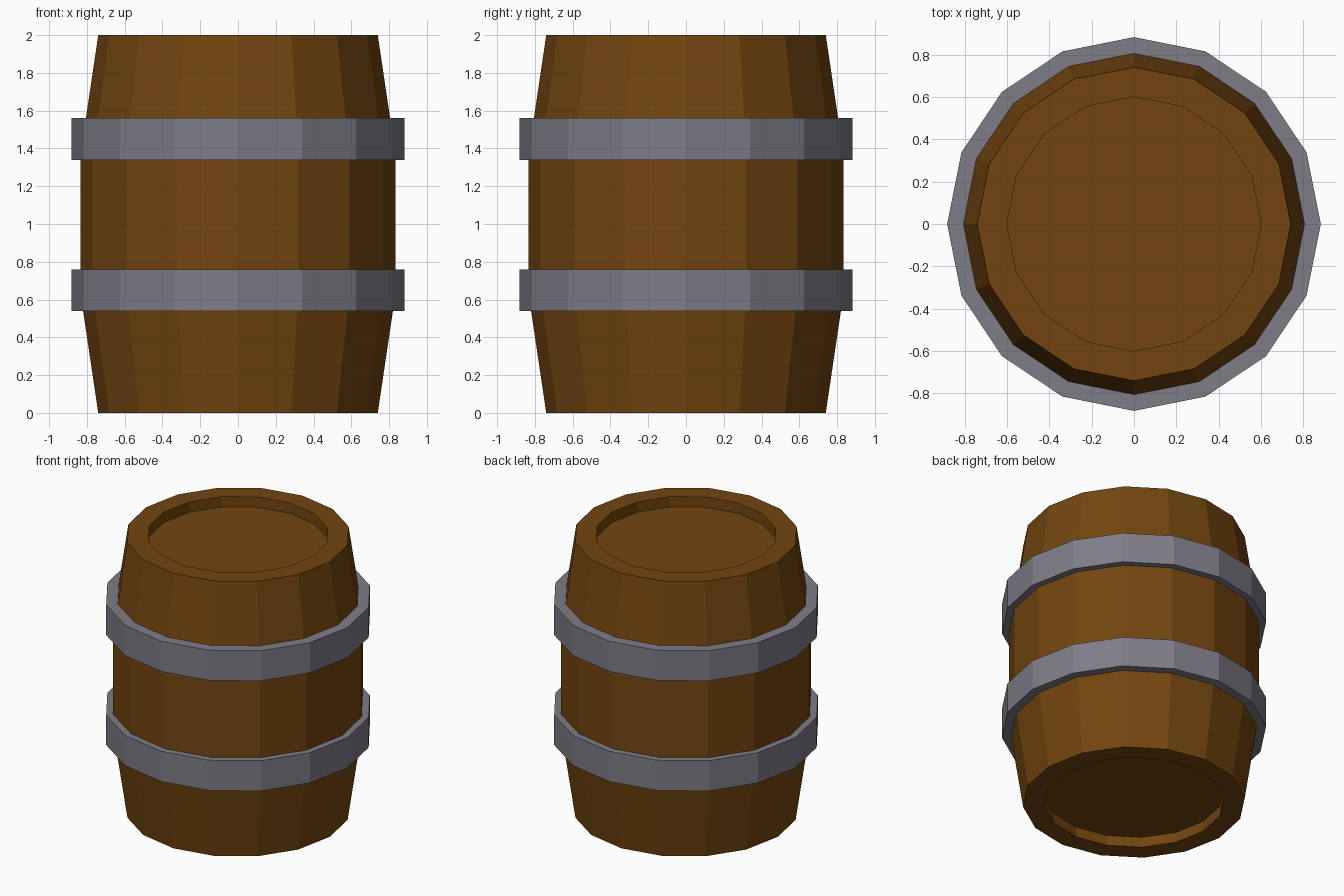
import bpy, bmesh, math

if "Cube" in bpy.data.objects:
    bpy.data.objects.remove(bpy.data.objects["Cube"])

SIDES = 16


def material(name, colour):
    mat = bpy.data.materials.new(name)
    mat.diffuse_color = (*colour, 1)
    mat.use_nodes = True
    mat.node_tree.nodes["Principled BSDF"].inputs["Base Color"].default_value = mat.diffuse_color
    return mat


def lathe(name, profile, mat, closed=False, caps=False):
    """Revolve (radius, height) points into a flat-faced solid."""
    bm = bmesh.new()
    rings = [[bm.verts.new((r * math.cos(2 * math.pi * i / SIDES),
                            r * math.sin(2 * math.pi * i / SIDES), z))
              for i in range(SIDES)] for r, z in profile]
    pairs = list(zip(rings, rings[1:]))
    if closed:
        pairs.append((rings[-1], rings[0]))
    for a, b in pairs:
        for i in range(SIDES):
            j = (i + 1) % SIDES
            bm.faces.new((a[i], a[j], b[j], b[i]))
    if caps:
        bm.faces.new(rings[0])
        bm.faces.new(rings[-1])
    bmesh.ops.recalc_face_normals(bm, faces=bm.faces)
    mesh = bpy.data.meshes.new(name)
    bm.to_mesh(mesh)
    bm.free()
    mesh.materials.append(mat)
    obj = bpy.data.objects.new(name, mesh)
    bpy.context.collection.objects.link(obj)
    return obj


wood = material("wood", (0.17, 0.06, 0.005))
iron = material("iron", (0.21, 0.20, 0.24))

# Wooden body with a recessed head at each end
lathe("barrel_body",
      [(0.60, 0.075), (0.60, 0), (0.74, 0), (0.835, 0.64),
       (0.835, 1.36), (0.74, 2), (0.60, 2), (0.60, 1.925)],
      wood, caps=True)

# Iron hoops
for name, z in (("lower_hoop", 0.65), ("upper_hoop", 1.45)):
    lathe(name, [(0.80, z - 0.11), (0.882, z - 0.11),
                 (0.882, z + 0.11), (0.80, z + 0.11)], iron, closed=True)
